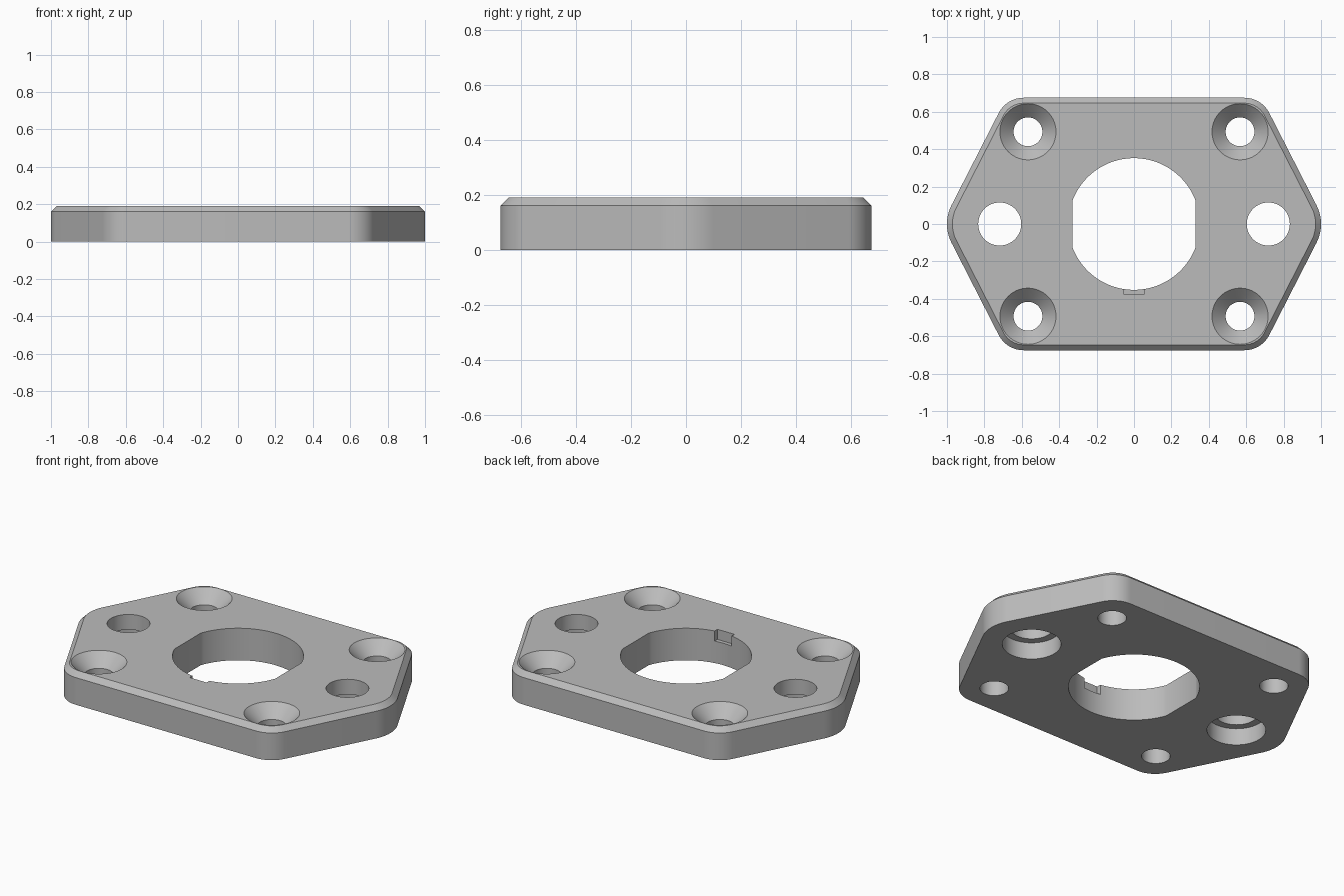
import bpy, bmesh, math

old = bpy.data.objects.get("Cube")
if old:
    bpy.data.objects.remove(old, do_unlink=True)

HEIGHT, CHAMFER = 0.19, 0.029
LOW, HIGH = -0.05, 0.25          # cutter overshoot below and above the plate

grey = bpy.data.materials.new("grey metal")
grey.use_nodes = True
colour = (0.5, 0.5, 0.5, 1)
grey.diffuse_color = colour
grey.node_tree.nodes["Principled BSDF"].inputs["Base Color"].default_value = colour


def arc(cx, cy, r, start, end, steps):
    """Points along an arc, angles in degrees."""
    angles = [math.radians(start + (end - start) * i / steps) for i in range(steps + 1)]
    return [(cx + r * math.cos(a), cy + r * math.sin(a)) for a in angles]


def circle(cx, cy, r, steps=64):
    return arc(cx, cy, r, 0, 360, steps)[:-1]


def loft(name, rings):
    """Solid through a stack of (outline, z) rings, capped at both ends."""
    bm = bmesh.new()
    loops = [[bm.verts.new((x, y, z)) for x, y in pts] for pts, z in rings]
    for a, b in zip(loops, loops[1:]):
        for i in range(len(a)):
            j = (i + 1) % len(a)
            bm.faces.new((a[i], a[j], b[j], b[i]))
    bm.faces.new(loops[0][::-1])
    bm.faces.new(loops[-1])
    bmesh.ops.recalc_face_normals(bm, faces=bm.faces)
    mesh = bpy.data.meshes.new(name)
    bm.to_mesh(mesh)
    bm.free()
    mesh.materials.append(grey)
    obj = bpy.data.objects.new(name, mesh)
    bpy.context.collection.objects.link(obj)
    return obj


def plate_outline(inset):
    """Rounded hexagon, shrunk evenly by the inset."""
    tip_r, corner_r, tilt = 0.22, 0.15, 27.1
    tip_x, corner_x, corner_y = 1 - tip_r, 0.59, 0.525
    pts = []
    for turn in (0, 180):
        s = 1 if turn == 0 else -1
        pts += arc(s * tip_x, 0, tip_r - inset, turn - tilt, turn + tilt, 16)
        pts += arc(s * corner_x, s * corner_y, corner_r - inset, turn + tilt, turn + 90, 16)
        pts += arc(-s * corner_x, s * corner_y, corner_r - inset, turn + 90, turn + 180 - tilt, 16)
    return pts


# Plate with chamfered top rim
rim = plate_outline(0)
plate = loft("mounting_plate", [(rim, 0), (rim, HEIGHT - CHAMFER),
                                (plate_outline(CHAMFER), HEIGHT)])
cutters = []

# Central bore with two flat sides
bore_r, flat_x = 0.352, 0.33
flat = math.degrees(math.acos(flat_x / bore_r))
bore = arc(0, 0, bore_r, flat, 180 - flat, 48) + arc(0, 0, bore_r, 180 + flat, 360 - flat, 48)
cutters.append(loft("centre_bore_cutter", [(bore, LOW), (bore, HIGH)]))

# Small key notch in the top edge of the bore
key = [(-0.056, -0.374), (0.056, -0.374), (0.056, -0.3), (-0.056, -0.3)]
cutters.append(loft("key_notch_cutter", [(key, HEIGHT - 0.06), (key, HIGH)]))

for sx in (-1, 1):
    # Side holes, counterbored from below
    x = sx * 0.718
    wide, narrow = circle(x, 0, 0.158), circle(x, 0, 0.115)
    cutters.append(loft("side_hole_cutter", [(wide, LOW), (wide, 0.1),
                                             (narrow, 0.1), (narrow, HIGH)]))
    # Corner screw holes, countersunk from above
    for sy in (-1, 1):
        x, y, hole_r, sink_r = sx * 0.567, sy * 0.493, 0.077, 0.15
        hole, sink = circle(x, y, hole_r), circle(x, y, sink_r)
        cutters.append(loft("screw_hole_cutter", [
            (hole, LOW), (hole, HEIGHT - (sink_r - hole_r)), (sink, HEIGHT), (sink, HIGH)]))

# Cut every opening, then discard the cutters
bpy.context.view_layer.objects.active = plate
for cutter in cutters:
    cutter.hide_render = True
    cut = plate.modifiers.new("cut", "BOOLEAN")
    cut.operation, cut.solver, cut.object = "DIFFERENCE", "EXACT", cutter
    bpy.ops.object.modifier_apply(modifier=cut.name)
for cutter in cutters:
    bpy.data.objects.remove(cutter, do_unlink=True)

bpy.ops.object.select_all(action="DESELECT")
plate.select_set(True)
bpy.ops.object.shade_smooth_by_angle(angle=math.radians(30))
